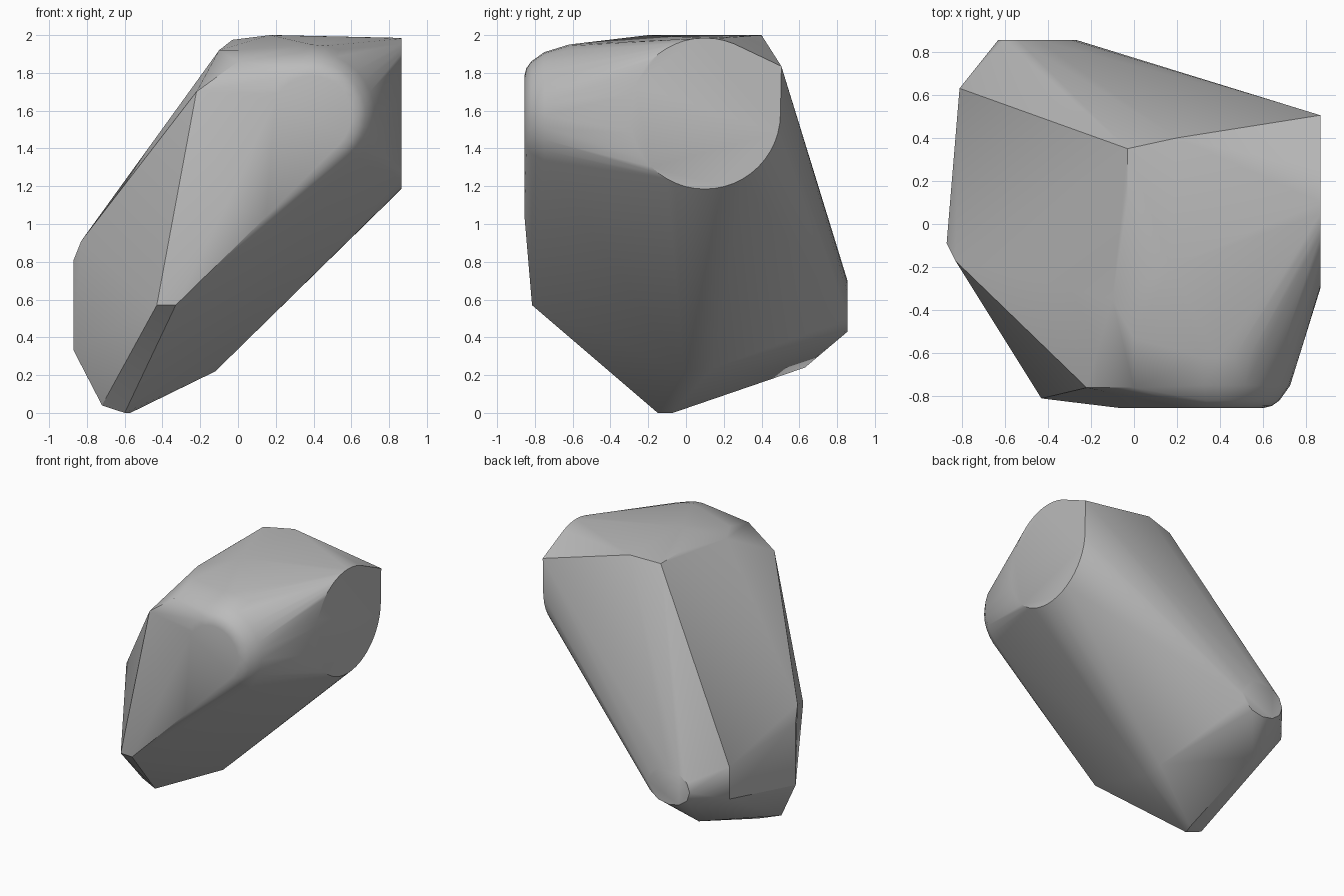
import bpy, bmesh
from math import sin, cos, tau
from mathutils import Vector

cube = bpy.data.objects.get("Cube")
if cube:
    bpy.data.objects.remove(cube)


def ring(centre, axis, ru, rv, count=32):
    """Ellipse of points facing along x or y."""
    points = []
    for i in range(count):
        u, v = ru * cos(tau * i / count), rv * sin(tau * i / count)
        offset = (0, u, v) if axis == "x" else (u, 0, v)
        points.append(Vector(centre) + Vector(offset))
    return points


points = []

# large flat end disc on the left side, with its one squared corner
points += ring((0.865, 0.1, 1.585), "x", 0.4, 0.4, 48)
points.append((0.865, 0.505, 1.835))

# rounded nose at the upper front
for y, radius in ((-0.855, 0.21), (-0.845, 0.25), (-0.82, 0.285), (-0.75, 0.335), (-0.62, 0.375)):
    points += ring((0.39, y, 1.575), "y", radius, radius)

# small flat end disc low at the back
points += ring((-0.45, 0.855, 0.565), "y", 0.18, 0.135, 12)

# flat front face and its lower edge
points += [(-0.06, -0.855, 1.1), (0.15, -0.855, 1.04), (-0.43, -0.81, 0.57), (-0.33, -0.815, 0.57)]

# upper plateau
points += [(0.2, 0.4, 2), (0.17, -0.2, 2), (-0.03, 0.35, 1.975), (-0.03, 0.1, 1.975),
           (-0.1, -0.35, 1.92), (0, -0.53, 1.92), (0, -0.76, 1.86), (-0.22, -0.76, 1.7)]

# right flank
points += [(-0.83, -0.17, 0.91), (-0.87, -0.09, 0.81), (-0.87, -0.09, 0.33),
           (-0.81, 0.63, 0.73), (-0.81, 0.63, 0.48)]

# pointed foot and underside
points += [(-0.72, -0.13, 0.04), (-0.6, -0.15, 0), (-0.57, -0.07, 0),
           (-0.12, -0.01, 0.22), (-0.12, 0.14, 0.235), (-0.55, 0.63, 0.24)]

# wrap one convex skin around all the features
bm = bmesh.new()
for p in points:
    bm.verts.new(p)
bmesh.ops.convex_hull(bm, input=bm.verts)
loose = [v for v in bm.verts if not v.link_faces]
bmesh.ops.delete(bm, geom=loose, context="VERTS")
bmesh.ops.dissolve_limit(bm, angle_limit=0.01, verts=bm.verts, edges=bm.edges)
bmesh.ops.recalc_face_normals(bm, faces=bm.faces)

mesh = bpy.data.meshes.new("faceted_stone")
bm.to_mesh(mesh)
bm.free()
stone = bpy.data.objects.new("faceted_stone", mesh)
bpy.context.collection.objects.link(stone)

# plain grey
grey = bpy.data.materials.new("stone_grey")
grey.use_nodes = True
colour = (0.5, 0.5, 0.5, 1)
grey.diffuse_color = colour
grey.node_tree.nodes["Principled BSDF"].inputs["Base Color"].default_value = colour
mesh.materials.append(grey)

# soft rounded areas, crisp rims
bpy.ops.object.select_all(action="DESELECT")
stone.select_set(True)
bpy.context.view_layer.objects.active = stone
bpy.ops.object.shade_smooth_by_angle(angle=0.5)
